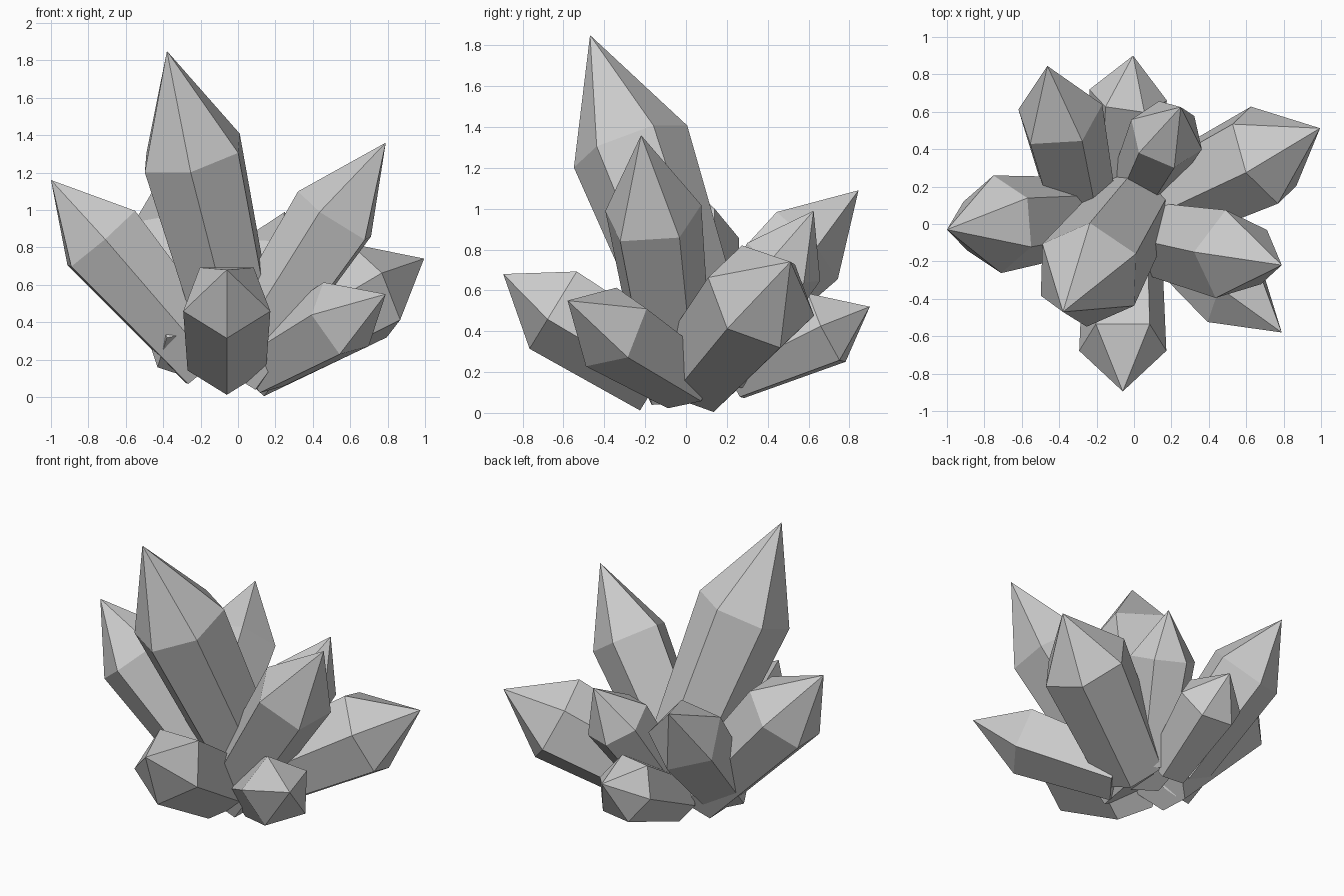
import bpy, bmesh, math
from mathutils import Vector

if "Cube" in bpy.data.objects:
    bpy.data.objects.remove(bpy.data.objects["Cube"])


def crystal(name, sides, base, tip, mid, radius, taper, corner):
    """Tapered prism with a pointed end; `mid` is the shoulder centre,
    `corner` is one shoulder corner and sets the roll."""
    base, tip, mid, corner = map(Vector, (base, tip, mid, corner))
    axis = (tip - base).normalized()
    mid = base + axis * (mid - base).dot(axis)
    u = corner - mid
    u = (u - axis * u.dot(axis)).normalized()
    w = axis.cross(u)
    bm = bmesh.new()

    def ring(c, r):
        return [bm.verts.new(c + r * (u * math.cos(a) + w * math.sin(a)))
                for a in (2 * math.pi * i / sides for i in range(sides))]

    low, high = ring(base, radius * taper), ring(mid, radius)
    point = bm.verts.new(tip)
    bm.faces.new(low[::-1])
    for i in range(sides):
        j = (i + 1) % sides
        bm.faces.new((low[i], low[j], high[j], high[i]))
        bm.faces.new((high[i], high[j], point))
    bmesh.ops.recalc_face_normals(bm, faces=bm.faces)
    mesh = bpy.data.meshes.new(name)
    bm.to_mesh(mesh)
    bm.free()
    bpy.context.collection.objects.link(bpy.data.objects.new(name, mesh))


# tall main crystal and the two high side crystals
crystal("main_crystal", 6, (.03, .13, .20), (-.38, -.47, 1.85),
        (-.245, -.27, 1.305), .296, .72, (.01, -.16, 1.41))
crystal("right_tall_crystal", 5, (-.02, -.05, .13), (.79, -.22, 1.36),
        (.53, -.168, .959), .249, .75, (.318, -.15, 1.107))
crystal("left_crystal", 6, (-.15, .06, .18), (-1.0, -.03, 1.16),
        (-.727, 0, .853), .262, .72, (-.553, -.123, 1.0))
# low crystals leaning outwards
crystal("back_right_crystal", 6, (.06, .06, .205), (.995, .512, .74),
        (.698, .368, .568), .285, .80, (.80, .462, .333))
crystal("front_right_crystal", 5, (.12, .01, .17), (.79, -.58, .55),
        (.55, -.375, .395), .222, .80, (.393, -.29, .605))
crystal("front_crystal", 5, (-.06, -.11, .20), (-.06, -.895, .68),
        (-.06, -.638, .524), .245, .90, (-.06, -.77, .318))
# back cluster
crystal("back_left_crystal", 5, (-.26, -.03, .23), (-.463, .845, 1.09),
        (-.398, .573, .824), .24, .78, (-.38, .75, .65))
crystal("back_low_crystal", 6, (-.09, .22, .19), (-.005, .90, .52),
        (-.035, .69, .417), .21, .70, (-.158, .62, .583))
crystal("back_small_crystal", 6, (.01, .16, .195), (.25, .625, .99),
        (.175, .48, .739), .205, .75, (.217, .294, .837))
